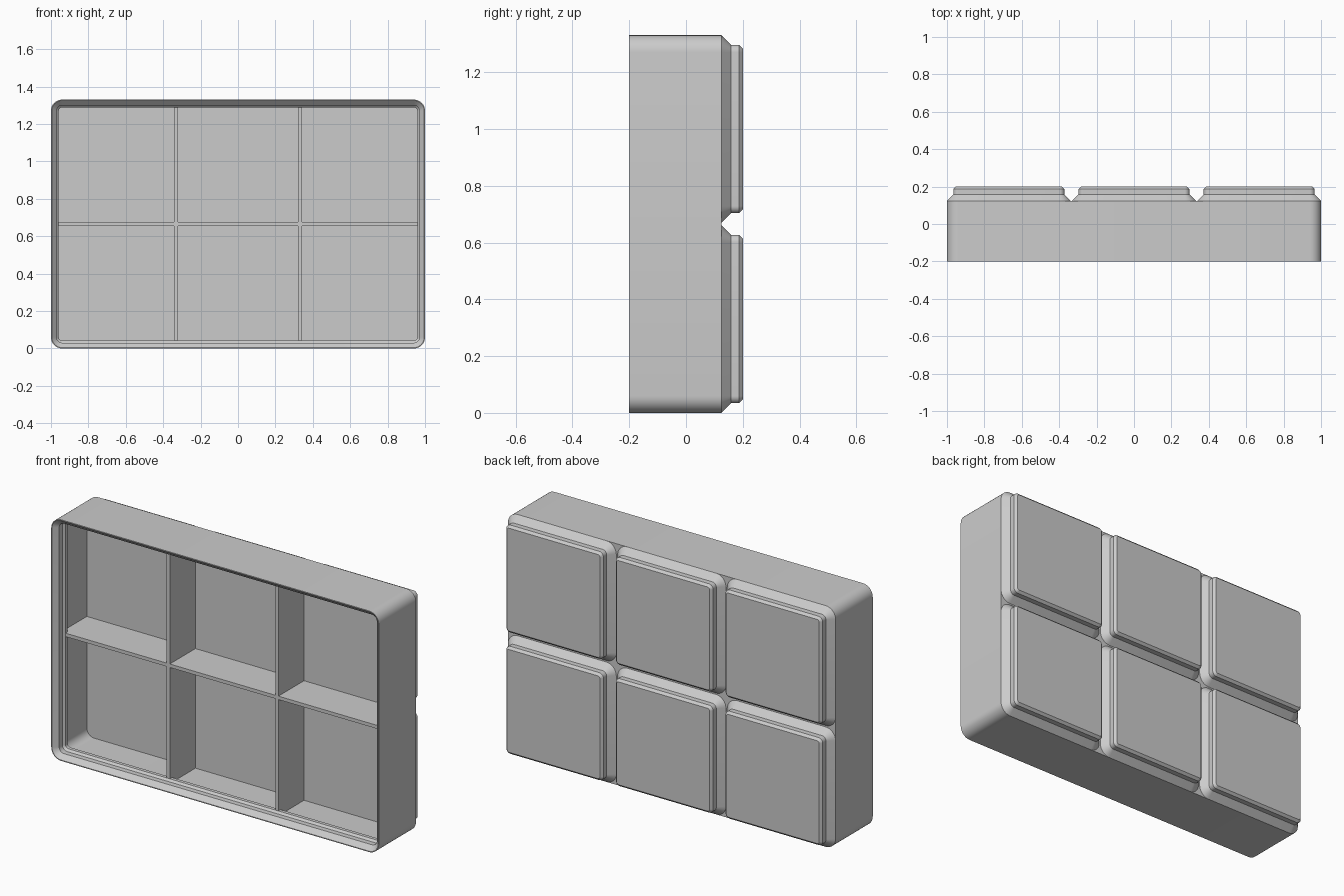
import bpy, bmesh, math

if "Cube" in bpy.data.objects:
    bpy.data.objects.remove(bpy.data.objects["Cube"])

S = 2 / 125.5            # one modelling step: tray is 125.5 x 83.5 x 25.1 steps
W, H = 125.5, 83.5
R = 3.75                 # outer corner radius
PITCH = 42
CELL = 41.5
CORNER_STEPS = 8
MID_Z = H / 2


def place(x, z, h):
    """x across, z up, h measured from the feet (back) towards the open front."""
    return (x * S, 0.2 - h * S, (z + MID_Z) * S)


def finish(bm, name):
    bmesh.ops.recalc_face_normals(bm, faces=bm.faces[:])
    mesh = bpy.data.meshes.new(name)
    bm.to_mesh(mesh)
    bm.free()
    ob = bpy.data.objects.new(name, mesh)
    bpy.context.collection.objects.link(ob)
    bpy.ops.object.select_all(action='DESELECT')
    ob.select_set(True)
    bpy.context.view_layer.objects.active = ob
    bpy.ops.object.shade_smooth_by_angle(angle=math.radians(30))
    return ob


def loft(name, width, height, profile, cx=0, cz=0):
    """Skin rounded rectangles; profile holds (inset, h) pairs, ends are capped."""
    bm = bmesh.new()
    rings = []
    for inset, h in profile:
        r = R - inset
        ix, iz = width / 2 - R, height / 2 - R
        ring = []
        for q, (sx, sz) in enumerate(((1, 1), (-1, 1), (-1, -1), (1, -1))):
            for k in range(CORNER_STEPS + 1):
                a = math.pi / 2 * (q + k / CORNER_STEPS)
                ring.append(bm.verts.new(place(cx + sx * ix + r * math.cos(a),
                                               cz + sz * iz + r * math.sin(a), h)))
        rings.append(ring)
    n = len(rings[0])
    for a, b in zip(rings, rings[1:]):
        for i in range(n):
            j = (i + 1) % n
            bm.faces.new((a[i], a[j], b[j], b[i]))
    bm.faces.new(rings[0])
    bm.faces.new(rings[-1])
    return finish(bm, name)


def box(name, x0, x1, z0, z1, h0, h1):
    bm = bmesh.new()
    bmesh.ops.create_cube(bm, size=1)
    for v in bm.verts:
        v.co = place(x1 if v.co.x > 0 else x0, z1 if v.co.z > 0 else z0,
                     h1 if v.co.y > 0 else h0)
    return finish(bm, name)


# Tray shell: outer wall, stepped rim lip, undercut, inner wall, floor
loft("tray_shell", W, H, [
    (0, 4.75), (0, 25.1), (0.3, 25.1), (1.9, 23.5), (1.9, 21.7),
    (2.6, 21.0), (2.6, 19.8), (0.95, 18.15), (0.95, 7.0)])

# Six stepped feet on the back
for i in (-1, 0, 1):
    for j in (-0.5, 0.5):
        loft("foot", CELL, CELL, [(0, 4.75), (2.15, 2.6), (2.15, 0.8), (2.95, 0)],
             i * PITCH, j * PITCH)

# Dividers, sunk slightly into walls and floor
T = 0.6                                   # half thickness
DX = (W - 1.9 - 4 * T) / 6 + T            # offset of the upright dividers
for s in (-1, 1):
    box("upright_divider", s * DX - T, s * DX + T, -H / 2 + 0.5, H / 2 - 0.5, 6.5, 21)
stops = [-W / 2 + 0.5, -DX - T, -DX + T, DX - T, DX + T, W / 2 - 0.5]
for a, b in zip(stops[::2], stops[1::2]):
    box("cross_divider", a, b, -T, T, 6.5, 21)
